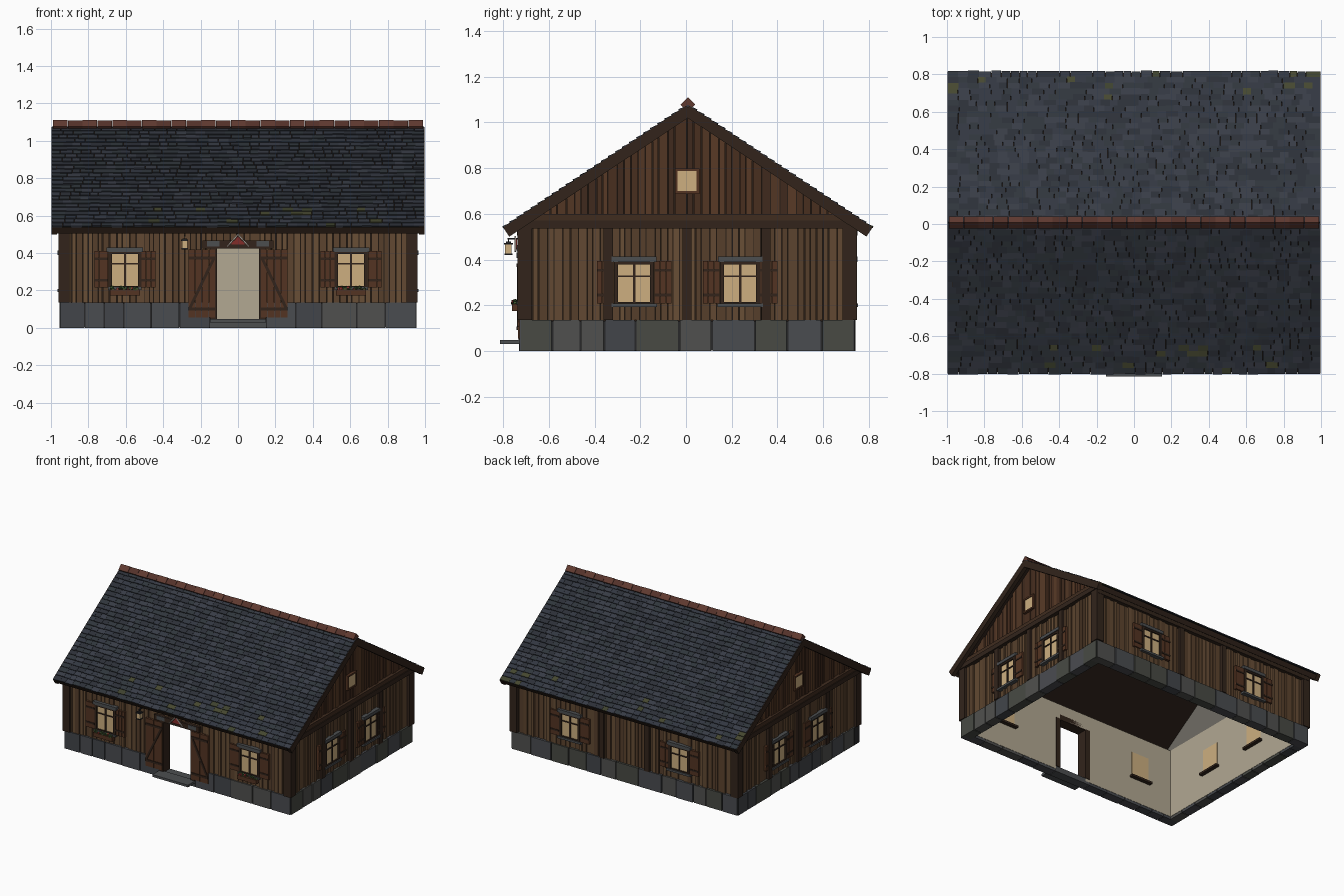
import bpy, bmesh, math, random
from mathutils import Matrix, Vector

if "Cube" in bpy.data.objects:
    bpy.data.objects.remove(bpy.data.objects["Cube"])

random.seed(7)
CY, HX, HY, ZR = 0.005, 0.953, 0.735, 1.065      # house centre, half sizes, roof deck apex
RY = CY + 0.003                                  # roof centre line
ANG = math.radians(33.6)
SL = math.tan(ANG)
IN = -0.072                                      # inner wall face
T, R = Matrix.Translation, Matrix.Rotation
parts, mats = {}, {}


def material(rgb):
    if rgb not in mats:
        m = bpy.data.materials.new("tone_%d_%d_%d" % rgb)
        m.diffuse_color = [((c / 255 + 0.055) / 1.055) ** 2.4 for c in rgb] + [1]
        m.use_nodes = True
        m.node_tree.nodes["Principled BSDF"].inputs["Base Color"].default_value = m.diffuse_color
        mats[rgb] = m
    return mats[rgb]


def box(part, rgb, M, x, y, z, top=None):
    """Box from three ranges in frame M; 'top' optionally shapes the upper edge by x."""
    bm, used = parts.setdefault(part, (bmesh.new(), []))
    if rgb not in used:
        used.append(rgb)
    S = Matrix.Diagonal((x[1] - x[0], y[1] - y[0], z[1] - z[0], 1))
    C = T((sum(x) / 2, sum(y) / 2, sum(z) / 2))
    vs = bmesh.ops.create_cube(bm, size=1, matrix=C @ S)["verts"]
    for v in vs:
        if top and v.co.z > sum(z) / 2:
            v.co.z = top(v.co.x)
        v.co = M @ v.co
    for f in {f for v in vs for f in v.link_faces}:
        f.material_index = used.index(rgb)


def wbox(part, rgb, F, u, out, z, top=None):
    box(part, rgb, F, u, (-out[1], -out[0]), z, top)


def beam(part, rgb, F, p, q, w, out):
    """Bar lying on a wall between two (u, z) points."""
    d = Vector((q[0] - p[0], q[1] - p[1]))
    M = F @ T((p[0], 0, p[1])) @ R(-math.atan2(d.y, d.x), 4, 'Y')
    wbox(part, rgb, M, (0, d.length), out, (-w / 2, w / 2))


def spans(a, b, lo, hi):
    while a < b - 1e-4:
        n = a + random.uniform(lo, hi)
        if b - n < lo * 0.6:
            n = b
        yield a, n
        a = n


# wall frames: local x runs along the wall, local -y points outward
FR = T((0, CY - HY, 0))
RT = T((HX, CY, 0)) @ R(math.pi / 2, 4, 'Z')
BK = T((0, CY + HY, 0)) @ R(math.pi, 4, 'Z')
LF = T((-HX, CY, 0)) @ R(-math.pi / 2, 4, 'Z')

WALL = [(98, 73, 50), (92, 68, 46), (104, 78, 54), (86, 63, 43)]
GABLE = [(82, 54, 36), (72, 46, 31), (88, 58, 38), (64, 42, 29)]
STONE = [(74, 76, 80), (66, 69, 74), (80, 80, 78), (72, 74, 68)]
SLATE = [(50, 55, 65), (44, 48, 56), (56, 60, 70), (48, 54, 60)]
MOSS = [(70, 72, 48), (62, 66, 46)]
DARK, BACK, GREY = (50, 36, 27), (40, 29, 22), (76, 78, 80)
SHUT, PLASTER, GLASS = (84, 52, 34), (178, 168, 146), (205, 175, 128)


def under(u):
    return ZR - 0.025 - SL * abs(u)


def boards(part, tones, F, a, b, z0, z1, top=None):
    for u0, u1 in spans(a, b, 0.024, 0.042):
        o = random.choice((-0.018, -0.012, -0.008))
        wbox(part, random.choice(tones), F, (u0 + 0.002, u1 - 0.002), (-0.03, o), (z0, z1), top)


def foundation(F, segs):
    for a, b in segs:
        wbox("foundation_mortar", (40, 40, 42), F, (a, b), (IN + 0.004, -0.008), (0.003, 0.132))
        for u0, u1 in spans(a, b, 0.1, 0.2):
            wbox("foundation_stones", random.choice(STONE), F, (u0 + 0.004, u1 - 0.004),
                 (IN + 0.002, random.uniform(-0.004, 0.002)), (0, 0.135))


def wall(F, segs, z0=0.02, z1=0.545):
    for a, b in segs:
        wbox("plaster_walls", PLASTER, F, (a, b), (IN, -0.045), (z0, z1))
        wbox("wall_backing", BACK, F, (a, b), (-0.046, -0.022), (max(z0, 0.13), z1))
        boards("wall_boards", WALL, F, a, b, max(z0, 0.135), z1)


def window(F, u, flowers=False):
    W = F @ T((u, -0.0, 0)) @ T((0, 0.008, 0))
    za, zb = (0.22, 0.405) if flowers else (0.21, 0.388)
    wbox("window_panes", GLASS, W, (-0.075, 0.075), (IN + 0.004, 0.002), (za, zb))
    for s in (-1, 1):
        wbox("window_frames", DARK, W, sorted((s * 0.07, s * 0.088)), (-0.02, 0.013), (za - 0.01, zb + 0.01))
        # shutters with ledges
        for k in range(3):
            x = 0.09 + k * 0.025
            wbox("shutters", SHUT, W, sorted((s * x, s * (x + 0.023))), (-0.012, 0.01), (za - 0.003, zb + 0.005))
        for z in (za + 0.035, zb - 0.035):
            wbox("shutter_ledges", DARK, W, sorted((s * 0.09, s * 0.163)), (0.008, 0.014), (z - 0.006, z + 0.006))
    for z in (za - 0.004, zb - 0.006):
        wbox("window_frames", DARK, W, (-0.086, 0.086), (-0.02, 0.012), (z - 0.004, z + 0.008))
    wbox("glazing_bars", DARK, W, (-0.005, 0.005), (0, 0.008), (za, zb))
    wbox("glazing_bars", DARK, W, (-0.075, 0.075), (0, 0.008), (zb - 0.065, zb - 0.057))
    wbox("window_lintels", GREY, W, (-0.098, 0.098), (-0.02, 0.019), (zb + 0.002, zb + 0.025))
    wbox("window_sills", GREY, W, (-0.1, 0.1) if not flowers else (-0.09, 0.09), (-0.02, 0.02), (za - 0.018, za - 0.002))
    wbox("inner_sills", DARK, W, (-0.09, 0.09), (IN - 0.02, IN + 0.012), (za - 0.02, za - 0.004))
    if flowers:
        wbox("flower_boxes", SHUT, W, (-0.08, 0.08), (0.006, 0.04), (0.174, 0.205))
        for i in range(26):
            x, o, z = random.uniform(-0.072, 0.072), random.uniform(0.012, 0.036), random.uniform(0.203, 0.218)
            rgb = (150, 50, 50) if i % 6 == 0 else random.choice(((62, 84, 46), (52, 72, 40)))
            M = W @ T((x, -o, z)) @ R(random.uniform(0, 3), 4, (1, 1, 0.5))
            box("flower_leaves", rgb, M, (-0.007, 0.007), (-0.006, 0.006), (-0.006, 0.006))


# long walls
DW = 0.116
IX, IY = HX - 0.03, HY - 0.03
foundation(FR, [(-HX, -0.15), (0.15, HX)])
foundation(BK, [(-HX, HX)])
wall(FR, [(-IX, -DW), (DW, IX)])
wall(FR, [(-DW, DW)], z0=0.43)
wall(BK, [(-IX, IX)])
for s in (-1, 1):
    window(FR, s * 0.605, True)
    window(BK, s * 0.46)
    wbox("wall_posts", DARK, BK, (s * 0.19 - 0.02, s * 0.19 + 0.02), (-0.02, 0.006), (0.135, 0.54))
for F in (FR, BK):
    wbox("wall_plates", DARK, F, (-HX, HX), (-0.03, 0.01), (0.505, 0.545))

# gable ends
for F in (RT, LF):
    foundation(F, [(-HY + 0.005, HY - 0.005)])
    wall(F, [(-IY, IY)])
    for s in (-1, 1):
        window(F, s * 0.232)
        half = sorted((0, s * IY))
        wbox("gable_plaster", (112, 108, 100), F, half, (IN, -0.045), (0.545, 0.6), under)
        wbox("gable_backing", BACK, F, half, (-0.046, -0.022), (0.54, 0.6), under)
        boards("gable_boards", GABLE, F, half[0] * 0.93, half[1] * 0.93, 0.59, 0.6, under)
    for u in (-0.345, 0, 0.345):
        wbox("wall_posts", DARK, F, (u - 0.02, u + 0.02), (-0.02, 0.006), (0.135, 0.54))
    wbox("gable_beams", DARK, F, (-0.74, 0.74), (-0.03, 0.014), (0.535, 0.57))
    wbox("gable_beams", (64, 44, 31), F, (-0.69, 0.69), (-0.03, 0.008), (0.57, 0.6))
    # small attic window
    wbox("window_panes", GLASS, F, (-0.044, 0.044), (IN - 0.002, 0.001), (0.698, 0.788))
    for a in (-0.048, 0.048):
        wbox("window_frames", SHUT, F, (a - 0.006, a + 0.006), (-0.02, 0.006), (0.688, 0.798))
    for z in (0.693, 0.793):
        wbox("window_frames", SHUT, F, (-0.054, 0.054), (-0.02, 0.007), (z - 0.006, z + 0.006))

# corner posts
for sx in (-1, 1):
    for sy in (-1, 1):
        box("corner_posts", DARK, T((0, CY, 0)), sorted((sx * 0.9, sx * 0.961)),
            sorted((sy * 0.68, sy * 0.743)), (0.135, 0.545))

# doorway, folded-back leaves and step
wbox("door_sill", GREY, FR, (-0.15, 0.15), (IN, -0.002), (0, 0.042))
wbox("door_step", GREY, FR, (-0.15, 0.15), (-0.01, 0.085), (0.03, 0.047))
wbox("door_lintel", DARK, FR, (-0.19, 0.19), (IN, 0.008), (0.425, 0.466))
for s in (-1, 1):
    wbox("door_lintel_cap", GREY, FR, sorted((s * 0.1, s * 0.165)), (-0.02, 0.012), (0.436, 0.464))
    wbox("door_jambs", DARK, FR, sorted((s * 0.113, s * 0.15)), (IN - 0.004, 0.004), (0.042, 0.43))
    for k in range(4):
        x = 0.122 + k * 0.036
        wbox("door_leaves", SHUT, FR, sorted((s * x, s * (x + 0.034))), (-0.012, 0.006), (0.055, 0.418))
    for z in (0.1, 0.375):
        wbox("door_ledges", DARK, FR, sorted((s * 0.122, s * 0.264)), (0.004, 0.011), (z - 0.008, z + 0.008))
    beam("door_braces", DARK, FR, (s * 0.13, 0.37), (s * 0.258, 0.105), 0.016, (0.004, 0.0105))
    beam("door_ornament", (190, 180, 170), FR, (s * 0.058, 0.435), (0, 0.5), 0.007, (0.014, 0.02))
    wbox("door_ornament", (130, 45, 42), FR, sorted((0, s * 0.035)), (0.01, 0.016), (0.445, 0.46),
         lambda u: 0.49 - abs(u) * 1.1)

# lantern on bracket
LN = FR @ T((-0.285, -0.047, 0))
wbox("lantern_bracket", (36, 36, 38), LN, (-0.004, 0.004), (-0.05, 0.005), (0.488, 0.495))
wbox("lantern_bracket", (36, 36, 38), LN, (-0.002, 0.002), (-0.002, 0.002), (0.47, 0.49))
wbox("lantern_glass", GLASS, LN, (-0.014, 0.014), (-0.014, 0.014), (0.424, 0.466))
for z, w in ((0.42, 0.017), (0.465, 0.019), (0.472, 0.011)):
    wbox("lantern_caps", (36, 36, 38), LN, (-w, w), (-w, w), (z, z + 0.007))

# roof slopes: local y runs down the slope
LEN, ROWS = 0.801 / math.cos(ANG), 26
pitch = LEN / ROWS
for k in (0, math.pi):
    M = T((0, RY, ZR)) @ R(k, 4, 'Z') @ R(-ANG, 4, 'X')
    box("roof_deck", BACK, M, (-0.985, 0.985), (0, LEN - 0.005), (-0.028, 0.001))
    box("eaves_fascia", DARK, M, (-0.985, 0.985), (LEN - 0.022, LEN - 0.002), (-0.034, 0.002))
    for s in (-1, 1):
        box("bargeboards", DARK, M, sorted((s * 0.968, s * 0.998)), (0, LEN + 0.002), (-0.038, 0.01))
    for i in range(ROWS):
        for x0, x1 in spans(-0.994, 0.994, 0.04, 0.068):
            mossy = i > ROWS - 6 and random.random() < 0.07
            N = M @ T((0, i * pitch, 0)) @ R(0.14 + random.uniform(-0.02, 0.03), 4, 'X')
            box("roof_slates", random.choice(MOSS if mossy else SLATE), N, (x0 + 0.0006, x1 - 0.0006),
                (-0.006, pitch + random.uniform(0, 0.005)), (0.003, 0.01))

# ridge caps
RM = T((0, RY, 1.078)) @ R(math.pi / 4, 4, 'X')
for i in range(25):
    x = -0.99 + i * 0.0792
    g = 0.0228 - 0.001 * (i % 2)
    box("ridge_caps", ((96, 58, 48), (84, 50, 42))[i % 2], RM, (x + 0.001, x + 0.0785), (-g, g), (-g, g))

# turn the collected parts into objects
for name, (bm, used) in parts.items():
    bmesh.ops.recalc_face_normals(bm, faces=bm.faces)
    me = bpy.data.meshes.new(name)
    bm.to_mesh(me)
    bm.free()
    for rgb in used:
        me.materials.append(material(rgb))
    bpy.context.collection.objects.link(bpy.data.objects.new(name, me))
